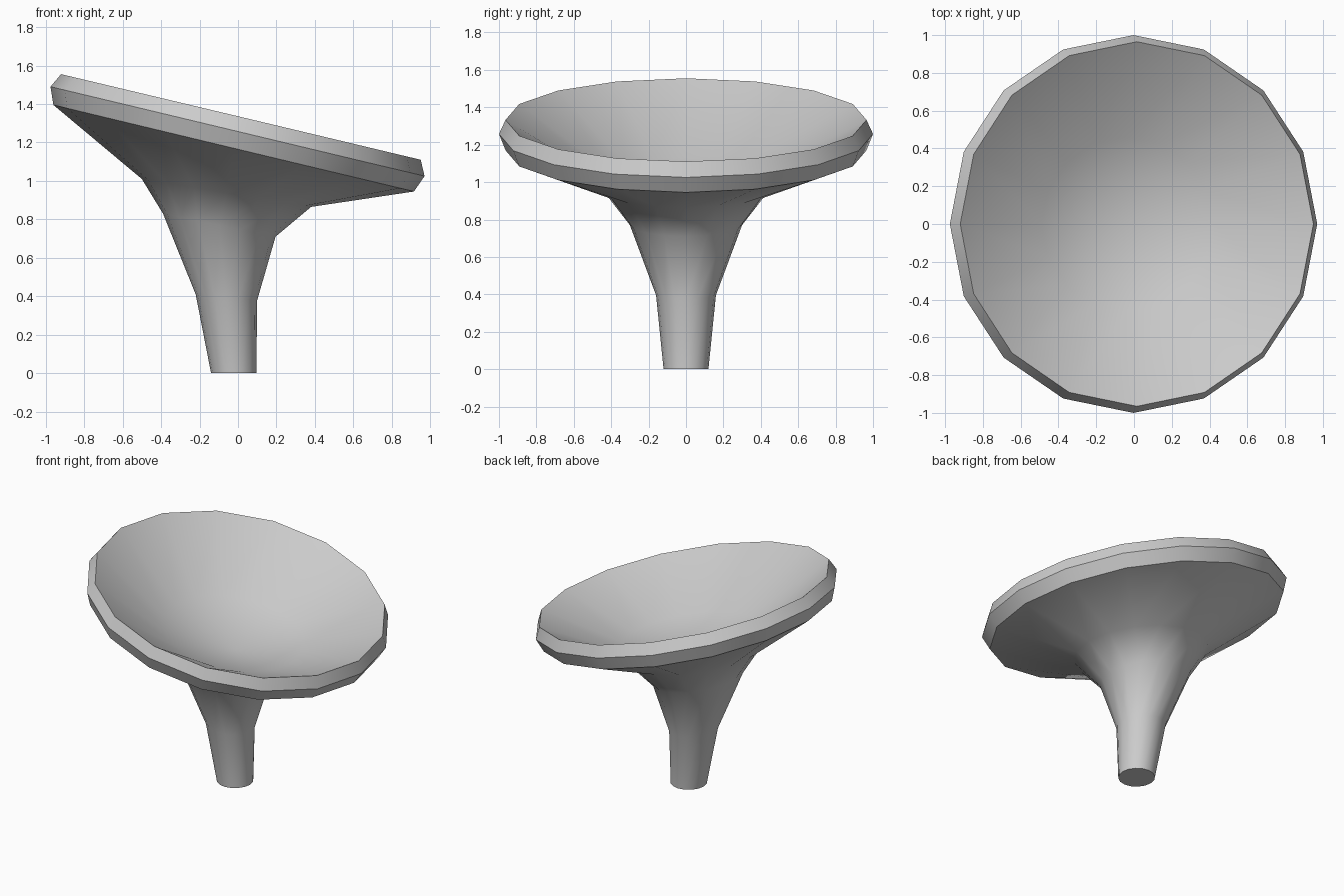
import bpy
import bmesh
from math import cos, sin, pi, radians

if "Cube" in bpy.data.objects:
    bpy.data.objects.remove(bpy.data.objects["Cube"])

SIDES = 16

# Single pale grey material
grey = bpy.data.materials.new("pale_grey")
grey.use_nodes = True
colour = (0.6, 0.6, 0.6, 1)
grey.diffuse_color = colour
grey.node_tree.nodes["Principled BSDF"].inputs["Base Color"].default_value = colour

# Tilted rings: (x low side, z low side, x high side, z high side, half width in y)
rings = [
    (0.095, 0.0, -0.14, 0.0, 0.12),      # foot
    (0.10, 0.38, -0.22, 0.41, 0.16),     # stem
    (0.195, 0.71, -0.39, 0.83, 0.30),    # flare
    (0.38, 0.865, -0.50, 1.01, 0.43),    # shoulder
    (0.915, 0.945, -0.96, 1.395, 0.965), # rim underside
    (0.97, 1.025, -0.975, 1.49, 1.0),    # rim edge
    (0.95, 1.11, -0.92, 1.555, 0.965),   # rim lip
    (0.42, 0.95, -0.49, 1.13, 0.46),     # bowl interior
]
bowl_centre = (-0.02, 0, 0.93)


def add_ring(bm, x0, z0, x1, z1, width):
    verts = []
    for i in range(SIDES):
        a = 2 * pi * i / SIDES
        t = (1 - cos(a)) / 2
        verts.append(bm.verts.new((x0 + (x1 - x0) * t, width * sin(a), z0 + (z1 - z0) * t)))
    return verts


# Loft the stem, rim and bowl as one closed shell
bm = bmesh.new()
loops = [add_ring(bm, *r) for r in rings]
for low, high in zip(loops, loops[1:]):
    for i in range(SIDES):
        j = (i + 1) % SIDES
        bm.faces.new((low[i], low[j], high[j], high[i]))
bm.faces.new(loops[0][::-1])
pole = bm.verts.new(bowl_centre)
for i in range(SIDES):
    bm.faces.new((loops[-1][i], loops[-1][(i + 1) % SIDES], pole))
bmesh.ops.recalc_face_normals(bm, faces=bm.faces)

mesh = bpy.data.meshes.new("tilted_dish")
bm.to_mesh(mesh)
bm.free()
mesh.materials.append(grey)
dish = bpy.data.objects.new("tilted_dish", mesh)
bpy.context.collection.objects.link(dish)

# Smooth body with crisp rim and foot edges
bpy.ops.object.select_all(action="DESELECT")
dish.select_set(True)
bpy.context.view_layer.objects.active = dish
bpy.ops.object.shade_smooth_by_angle(angle=radians(36))
